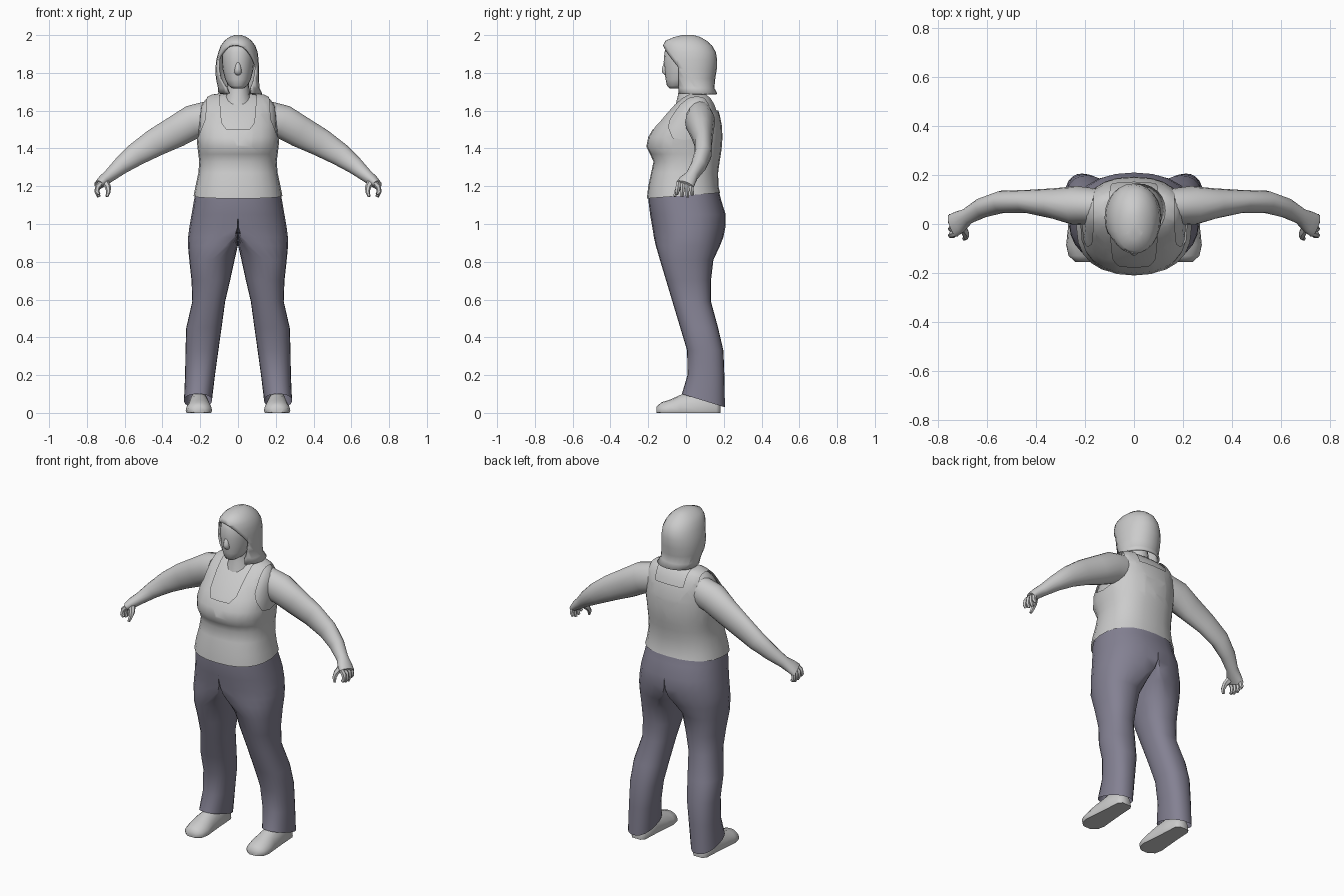
import bpy, bmesh, math
from mathutils import Vector

if "Cube" in bpy.data.objects:
    bpy.data.objects.remove(bpy.data.objects["Cube"])


def material(name, rgb):
    m = bpy.data.materials.new(name)
    m.diffuse_color = (*rgb, 1)
    m.use_nodes = True
    m.node_tree.nodes["Principled BSDF"].inputs["Base Color"].default_value = m.diffuse_color
    return m


GREY = material("light grey", (0.60, 0.60, 0.60))
BLUE = material("dusky blue", (0.23, 0.22, 0.29))


def superellipse(n, p):
    for i in range(n):
        a = 2 * math.pi * i / n
        c, s = math.cos(a), math.sin(a)
        yield (math.copysign(abs(c) ** (2 / p), c) if abs(c) > 1e-6 else 0,
               math.copysign(abs(s) ** (2 / p), s) if abs(s) > 1e-6 else 0)


def ring(z, hw, yf, yb, cx=0.0, tilt=0.0, n=24, p=2.4):
    """Horizontal rounded section; tilt raises the back and lowers the front."""
    return [Vector((cx + hw * x, (yf + yb) / 2 + (yb - yf) / 2 * y, z + tilt * y))
            for x, y in superellipse(n, p)]


def leg_ring(z, xi, xo, yf, yb, tilt, d):
    """Leg section; d blends from an oval (0) to half of the hips (1)."""
    out = []
    for x, y in superellipse(24, 2.3):
        oval = (xi + xo) / 2 + (xo - xi) / 2 * x
        out.append(Vector((d * xo * max(x, 0) + (1 - d) * oval,
                           (yf + yb) / 2 + (yb - yf) / 2 * y, z + tilt * y)))
    return out


def tube(path, n=12):
    """Sections along a path of (x, y, z, thickness radius, y radius)."""
    P = [Vector(q[:3]) for q in path]
    out = []
    for i, q in enumerate(path):
        t = (P[min(i + 1, len(P) - 1)] - P[max(i - 1, 0)]).normalized()
        side = Vector((0, 1, 0))
        side = (side - t * side.dot(t)).normalized()
        up = t.cross(side)
        out.append([P[i] + up * q[3] * math.cos(2 * math.pi * k / n)
                    + side * q[4] * math.sin(2 * math.pi * k / n) for k in range(n)])
    return out


def loft(name, lofts, mat, caps=(True, True), mirror=False, edit=None, angle=50, merge=False):
    bm = bmesh.new()
    for rings in lofts:
        vs = [[bm.verts.new(p) for p in r] for r in rings]
        n = len(vs[0])
        for a, b in zip(vs, vs[1:]):
            for k in range(n):
                bm.faces.new((a[k], a[(k + 1) % n], b[(k + 1) % n], b[k]))
        if caps[0]:
            bm.faces.new(vs[0][::-1])
        if caps[1]:
            bm.faces.new(vs[-1])
    bmesh.ops.recalc_face_normals(bm, faces=bm.faces)
    if edit:
        edit(bm)
    me = bpy.data.meshes.new(name)
    bm.to_mesh(me)
    bm.free()
    me.materials.append(mat)
    me.polygons.foreach_set("use_smooth", [True] * len(me.polygons))
    me.set_sharp_from_angle(angle=math.radians(angle))
    ob = bpy.data.objects.new(name, me)
    bpy.context.collection.objects.link(ob)
    if mirror:
        mod = ob.modifiers.new("mirror", 'MIRROR')
        mod.use_mirror_merge = merge
    return ob


def cut(bm, co, no, zmin=-1):
    faces = [f for f in bm.faces if f.calc_center_median().z > zmin]
    geom = set(faces)
    for f in faces:
        geom.update(f.edges)
        geom.update(f.verts)
    bmesh.ops.bisect_plane(bm, geom=list(geom), dist=1e-5, plane_co=co, plane_no=no)


def drop(bm, rule):
    dead = [f for f in bm.faces if rule(f.calc_center_median())]
    bmesh.ops.delete(bm, geom=dead, context='FACES')


# Torso: tank top shell over a slightly smaller skin body
torso = [(1.20, .225, -.200, .172), (1.27, .210, -.185, .170), (1.33, .205, -.172, .178),
         (1.37, .210, -.190, .185), (1.41, .215, -.210, .190), (1.46, .220, -.200, .193),
         (1.52, .215, -.165, .190), (1.58, .212, -.115, .178), (1.63, .205, -.070, .160),
         (1.665, .180, -.030, .140), (1.685, .140, .000, .120), (1.695, .070, .010, .100)]
loft("body", [[ring(z - .006, w - .008, f + .008, b - .008) for z, w, f, b in torso]], GREY)

NECK = [((.092, 0, 1.6), (1, 0, -.083)), ((.09, 0, 1.54), (.8, 0, -.6))]
ARM = [((.17, 0, 1.6), (1, 0, .07)), ((.175, 0, 1.55), (.11, 0, .045))]


def tank_openings(bm):
    for co, no in NECK + ARM:
        for s in (1, -1):
            cut(bm, (s * co[0], 0, co[2]), (s * no[0], 0, no[2]), 1.43)
    for z in (1.5, 1.6):
        cut(bm, (0, 0, z), (0, 0, 1), 1.43)
    cut(bm, (0, .05, 0), (0, 1, 0), 1.6)

    def rule(c):
        q = Vector((abs(c.x), c.y, c.z))

        def side(pl):
            d = q - Vector(pl[0])
            return d.x * pl[1][0] + d.z * pl[1][2]
        neck = side(NECK[0]) < 0 and side(NECK[1]) < 0 and c.z > (1.5 if c.y < .05 else 1.6)
        return neck or (c.z > 1.44 and all(side(a) > 0 for a in ARM))
    drop(bm, rule)


loft("tank_top", [[ring(1.15, .235, -.207, .18, tilt=.015)] + [ring(*r) for r in torso]],
     GREY, caps=(False, False), edit=tank_openings)

# Trousers: mirrored halves, joined at the hips and opening into slanted hems
legs = [(1.165, 0, .226, -.198, .174, .012, 1), (1.12, 0, .234, -.198, .186, .006, 1),
        (1.05, 0, .246, -.190, .210, 0, 1), (.98, 0, .258, -.178, .208, 0, .97),
        (.93, 0, .264, -.170, .198, 0, .85), (.885, .002, .265, -.160, .180, 0, .5),
        (.81, .018, .258, -.138, .145, 0, 0), (.70, .042, .246, -.105, .132, 0, 0),
        (.59, .068, .242, -.072, .132, 0, 0), (.45, .087, .274, -.030, .170, 0, 0),
        (.33, .104, .278, .006, .198, 0, 0), (.20, .122, .280, .008, .203, 0, 0),
        (.065, .138, .286, -.022, .206, -.035, 0)]
loft("trousers", [[leg_ring(*r) for r in legs]], BLUE, (False, False), True,
     lambda bm: drop(bm, lambda c: c.x < 1e-4), merge=True)


# Shoes: flat-soled sections from heel to toe
def sole(y, cx, hw, zt, n=16):
    return [Vector((cx + hw * math.cos(a), y, max(0, .012 + (zt - .012) * math.sin(a))))
            for a in (2 * math.pi * k / n for k in range(n))]


loft("shoe", [[sole(*s) for s in [
    (.182, .207, .030, .05), (.16, .207, .050, .085), (.06, .207, .056, .12),
    (-.03, .207, .064, .095), (-.085, .207, .070, .070), (-.13, .207, .060, .056),
    (-.155, .207, .032, .034)]]], GREY, mirror=True)

# Arms with curled hands
loft("arm", [tube([
    (.15, .072, 1.562, .090, .072), (.24, .075, 1.54, .090, .080), (.33, .084, 1.488, .084, .062),
    (.44, .092, 1.430, .074, .047), (.54, .09, 1.368, .061, .046), (.62, .066, 1.308, .046, .041),
    (.68, .032, 1.256, .034, .033), (.715, .008, 1.228, .030, .046),
    (.738, -.006, 1.207, .024, .050)], 16)], GREY, mirror=True)
fingers = []
for y, tip in ((-.042, 1.158), (-.018, 1.146), (.006, 1.143), (.028, 1.155)):
    fingers.append(tube([(.725, y * .9, 1.217, .014, .014), (.743, y, 1.197, .015, .014),
                         (.747, y * 1.1, 1.170, .013, .012), (.736, y * 1.2, tip, .009, .009)], 6))
fingers.append(tube([(.705, -.01, 1.225, .020, .020), (.688, -.036, 1.195, .016, .016),
                     (.686, -.053, 1.170, .012, .012), (.694, -.060, 1.145, .008, .008)], 6))
loft("fingers", fingers, GREY, mirror=True)

# Neck, head and nose
loft("neck", [[ring(z, w, f, b, n=16, p=2) for z, w, f, b in [
    (1.63, .085, -.055, .12), (1.685, .062, -.042, .10), (1.74, .058, -.035, .09),
    (1.80, .058, -.035, .09)]]], GREY)
loft("head", [[ring(z, w, f, b, n=20, p=2.1) for z, w, f, b in [
    (1.718, .028, -.088, -.02), (1.732, .050, -.101, .03), (1.765, .068, -.108, .08),
    (1.81, .080, -.114, .12), (1.86, .086, -.118, .135), (1.91, .086, -.114, .135),
    (1.95, .070, -.098, .11), (1.975, .040, -.05, .07)]]], GREY)
loft("nose", [[ring(z, w, f, -.09, n=10, p=2) for z, w, f in [
    (1.785, .012, -.108), (1.803, .020, -.128), (1.82, .018, -.129), (1.865, .010, -.115)]]],
     GREY, angle=180)


# Bobbed hair: shell with a face opening under a fringe swept to one side
def face_opening(bm):
    cut(bm, (0, -.04, 0), (0, 1, 0))
    cut(bm, (0, -.12, 1.945), (.25, 1.125, 1))
    drop(bm, lambda c: c.y < -.04 and c.z - 1.945 + 1.125 * (c.y + .12) + .25 * c.x < 0)


hair = loft("hair", [[ring(z, w, f, b, cx, n=24, p=2.1) for z, w, f, b, cx in [
    (1.69, .116, -.055, .166, .012), (1.72, .110, -.06, .150, .004), (1.77, .114, -.09, .155, -.003),
    (1.82, .116, -.11, .163, -.004), (1.87, .112, -.122, .165, -.003), (1.91, .104, -.123, .158, 0),
    (1.945, .091, -.122, .138, 0), (1.970, .072, -.110, .110, 0), (1.99, .046, -.062, .075, 0),
    (2.0, .018, -.02, .04, 0)]]], GREY, caps=(False, True), edit=face_opening)
thick = hair.modifiers.new("thickness", 'SOLIDIFY')
thick.thickness = .01
thick.offset = -1
